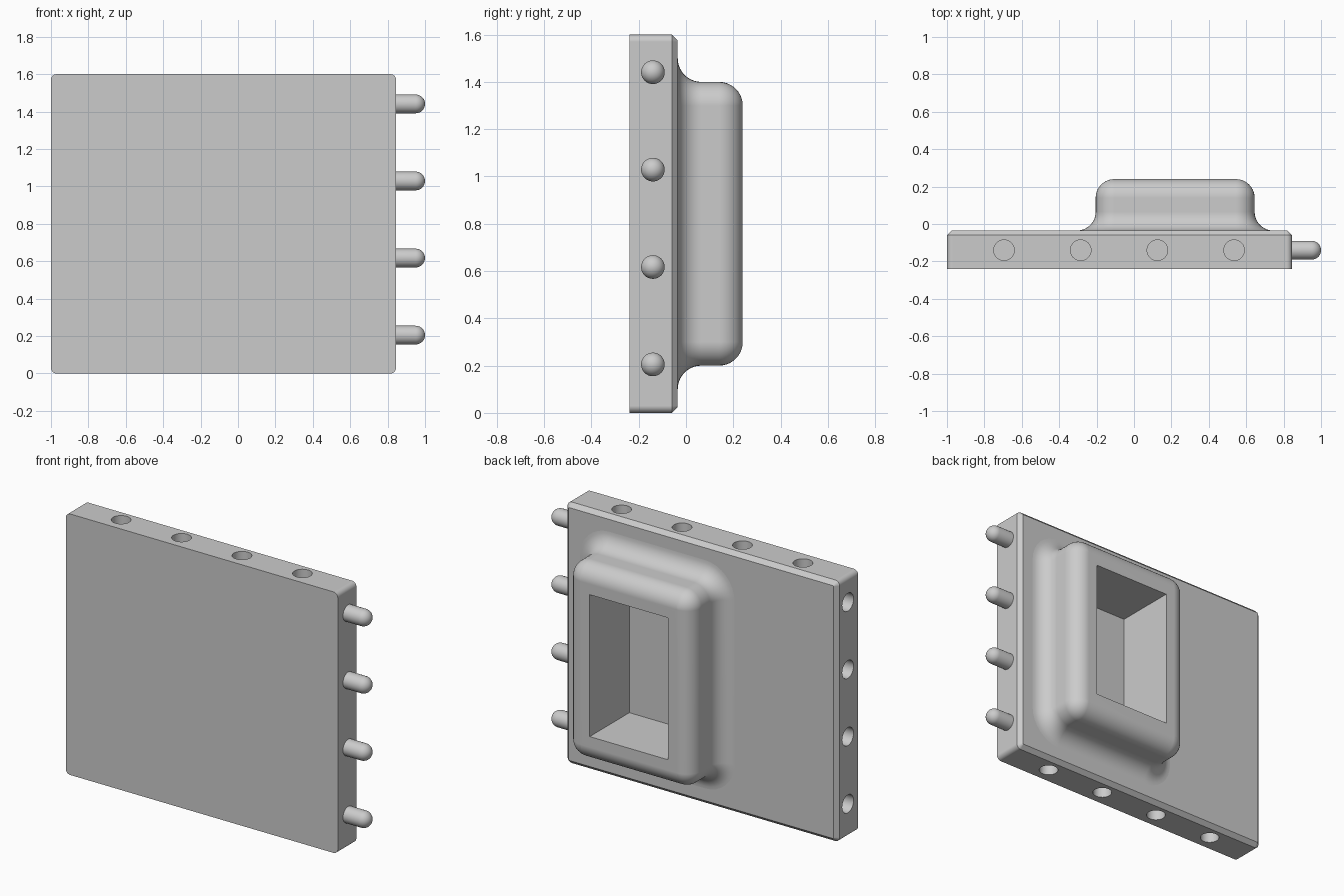
import bpy, bmesh
from math import pi, sin, cos, radians
from mathutils import Matrix, Vector

if "Cube" in bpy.data.objects:
    bpy.data.objects.remove(bpy.data.objects["Cube"])

GREY = (0.6, 0.6, 0.6, 1)
grey = bpy.data.materials.new("light grey")
grey.use_nodes = True
grey.diffuse_color = GREY
grey.node_tree.nodes["Principled BSDF"].inputs["Base Color"].default_value = GREY

PEG_Y = -0.14
ROWS = [0.205 + 0.412 * i for i in range(4)]       # heights of pegs and side holes
COLUMNS = [-0.695 + 0.41 * i for i in range(4)]    # top and bottom holes


def make_object(name, bm):
    bmesh.ops.remove_doubles(bm, verts=bm.verts, dist=1e-5)
    bmesh.ops.recalc_face_normals(bm, faces=bm.faces)
    mesh = bpy.data.meshes.new(name)
    bm.to_mesh(mesh)
    bm.free()
    mesh.materials.append(grey)
    obj = bpy.data.objects.new(name, mesh)
    bpy.context.collection.objects.link(obj)
    return obj


def activate(obj):
    bpy.ops.object.select_all(action='DESELECT')
    obj.select_set(True)
    bpy.context.view_layer.objects.active = obj


def smooth(obj):
    activate(obj)
    bpy.ops.object.shade_smooth_by_angle(angle=radians(30))


def rounded_stack(name, x0, x1, z0, z1, radius, layers, steps=8):
    """Stack of rounded rectangles; each layer is (inset, y)."""
    bm = bmesh.new()
    loops = []
    for inset, y in layers:
        r = max(radius - inset, 0)
        d = inset + r
        loop = []
        corners = ((x1 - d, z1 - d), (x0 + d, z1 - d), (x0 + d, z0 + d), (x1 - d, z0 + d))
        for q, (cx, cz) in enumerate(corners):
            for s in range(steps + 1):
                a = (q + s / steps) * pi / 2
                loop.append(bm.verts.new((cx + r * cos(a), y, cz + r * sin(a))))
        loops.append(loop)
    for low, high in zip(loops, loops[1:]):
        n = len(low)
        for i in range(n):
            j = (i + 1) % n
            bm.faces.new((low[i], low[j], high[j], high[i]))
    bm.faces.new(loops[0])
    bm.faces.new(loops[-1])
    return make_object(name, bm)


def cut(obj, cutter):
    mod = obj.modifiers.new("cut", 'BOOLEAN')
    mod.operation = 'DIFFERENCE'
    mod.solver = 'EXACT'
    mod.object = cutter
    activate(obj)
    bpy.ops.object.modifier_apply(modifier=mod.name)


# Flat panel with rounded corners and a chamfered back edge
panel = rounded_stack("panel", -1, 0.845, 0, 1.6, 0.03,
                      [(0, -0.24), (0, -0.06), (0.025, -0.035)])

# Raised housing: flared foot, straight wall, rounded rim
R, N = 0.1, 10
arc = [i / N * pi / 2 for i in range(N + 1)]
foot = [(-R + R * sin(a), -0.035 + R - R * cos(a)) for a in arc]
rim = [(R - R * cos(a), 0.24 - R + R * sin(a)) for a in arc]
housing = rounded_stack("housing", -0.205, 0.645, 0.2, 1.4, R,
                        [(-R, -0.05)] + foot + rim)

# Rectangular pocket through the housing into the panel
bm = bmesh.new()
bmesh.ops.create_cube(bm, size=1, matrix=Matrix.Translation((0.22, 0.128, 0.8))
                      @ Matrix.Diagonal((0.53, 0.544, 0.87, 1)))
pocket = make_object("pocket_cutter", bm)

# Round sockets in the top, bottom and right edges
bm = bmesh.new()
sockets = [((x, PEG_Y, z), Matrix()) for x in COLUMNS for z in (0, 1.6)]
sockets += [((-1, PEG_Y, z), Matrix.Rotation(pi / 2, 4, 'Y')) for z in ROWS]
for place, turn in sockets:
    bmesh.ops.create_cone(bm, cap_ends=True, segments=32, radius1=0.055, radius2=0.055,
                          depth=0.34, matrix=Matrix.Translation(place) @ turn)
holes = make_object("socket_cutter", bm)

cut(panel, pocket)
cut(panel, holes)
cut(housing, pocket)
for helper in (pocket, holes):
    bpy.data.objects.remove(helper)

for part in (panel, housing):
    smooth(part)
    weighted = part.modifiers.new("flat normals", 'WEIGHTED_NORMAL')
    weighted.keep_sharp = True

# Round-ended pegs on the left edge
PEG_R = 0.05
profile = [(0.8, 0), (0.8, PEG_R)]
profile += [(1 - PEG_R + PEG_R * sin(a), PEG_R * cos(a)) for a in arc]
for number, z in enumerate(ROWS, 1):
    bm = bmesh.new()
    verts = [bm.verts.new((x, PEG_Y + r, z)) for x, r in profile]
    edges = [bm.edges.new(pair) for pair in zip(verts, verts[1:])]
    bmesh.ops.spin(bm, geom=verts + edges, cent=(0, PEG_Y, z), axis=Vector((1, 0, 0)),
                   angle=2 * pi, steps=32)
    smooth(make_object(f"peg_{number}", bm))
